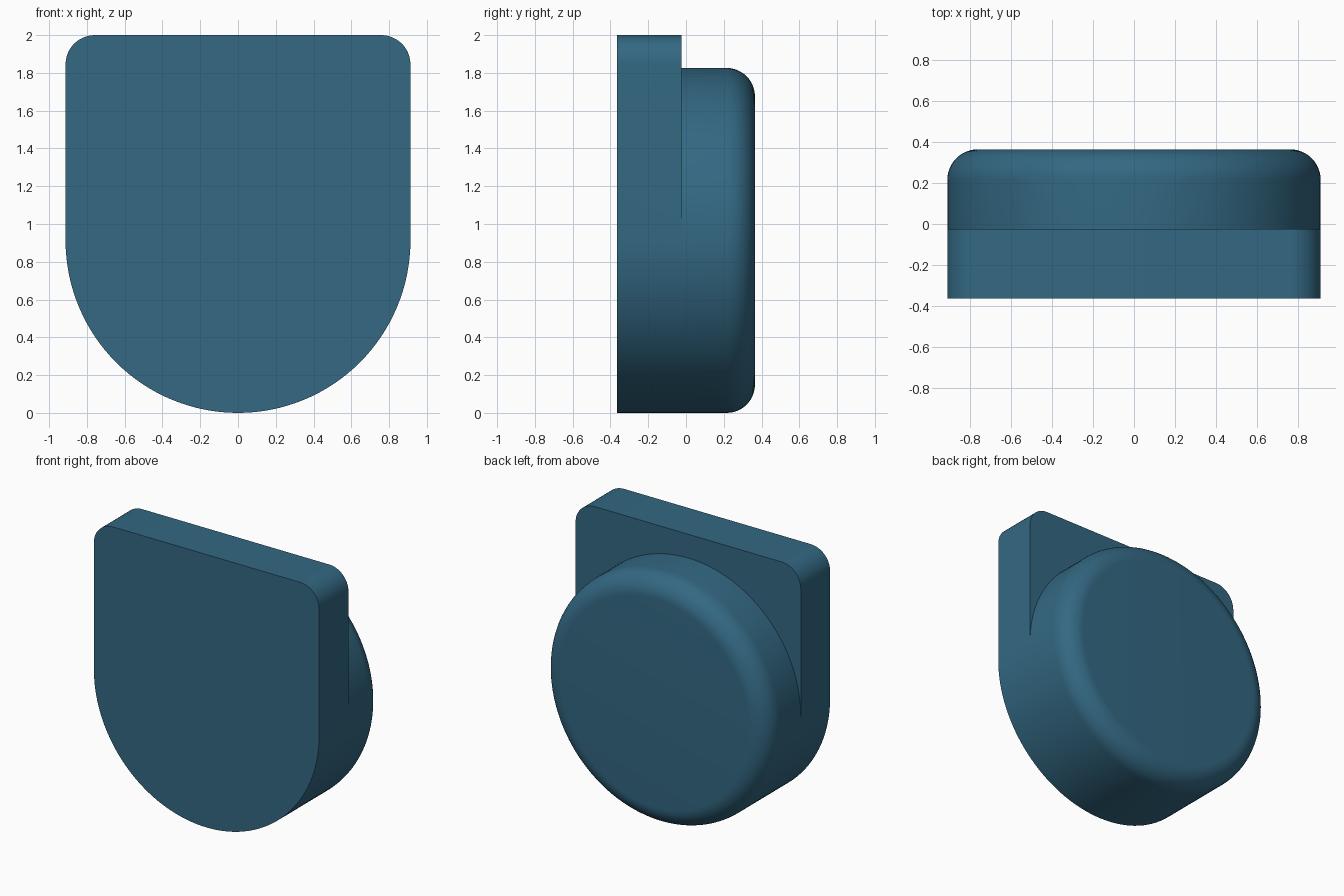
import bpy, bmesh, math

if "Cube" in bpy.data.objects:
    bpy.data.objects.remove(bpy.data.objects["Cube"])

R = 0.913              # disc radius, also half the plate width
TOP = 2.0              # top of plate
CORNER = 0.155         # plate corner radius
FILLET = 0.15          # rounded back rim of disc
Y_FRONT, Y_STEP, Y_BACK = -0.365, -0.025, 0.365
N = 128                # segments around the disc
Q = 12                 # segments per quarter round

blue = bpy.data.materials.new("steel_blue")
blue.diffuse_color = (0.033, 0.138, 0.225, 1)
blue.use_nodes = True
blue.node_tree.nodes["Principled BSDF"].inputs["Base Color"].default_value = blue.diffuse_color

bm = bmesh.new()


def ring(r, y):
    return [bm.verts.new((r * math.cos(2 * math.pi * i / N), y,
                          R + r * math.sin(2 * math.pi * i / N))) for i in range(N)]


def corners(y):
    """Rounded top corners of the plate, right to left."""
    pts = []
    for cx, start in ((R - CORNER, 0), (CORNER - R, math.pi / 2)):
        for i in range(Q + 1):
            a = start + math.pi / 2 * i / Q
            pts.append(bm.verts.new((cx + CORNER * math.cos(a), y,
                                     TOP - CORNER + CORNER * math.sin(a))))
    return pts


def bridge(a, b):
    for i in range(len(a)):
        j = (i + 1) % len(a)
        bm.faces.new((a[i], a[j], b[j], b[i]))


# Disc: straight wall, rounded rim and flat back
disc = ring(R, Y_STEP)
prev = disc
for k in range(Q + 1):
    a = math.pi / 2 * k / Q
    nxt = ring(R - FILLET + FILLET * math.cos(a), Y_BACK - FILLET + FILLET * math.sin(a))
    bridge(prev, nxt)
    prev = nxt
bm.faces.new(prev)

# Plate: rounded top and semicircular bottom, sharing the disc's lower half
lower = disc[N // 2:] + [disc[0]]
top_back = corners(Y_STEP)
back = lower + top_back
front = [bm.verts.new((v.co.x, Y_FRONT, v.co.z)) for v in back]
bridge(back, front)
bm.faces.new(front)

# Exposed ledge of the plate above the disc
bm.faces.new([disc[0]] + top_back + disc[N // 2:0:-1])

bmesh.ops.recalc_face_normals(bm, faces=bm.faces)
mesh = bpy.data.meshes.new("plate_with_disc")
bm.to_mesh(mesh)
bm.free()
mesh.materials.append(blue)
body = bpy.data.objects.new("plate_with_disc", mesh)
bpy.context.collection.objects.link(body)

# Smooth the curves while keeping the edges crisp
bpy.context.view_layer.objects.active = body
body.select_set(True)
bpy.ops.object.shade_smooth_by_angle(angle=math.radians(30))
